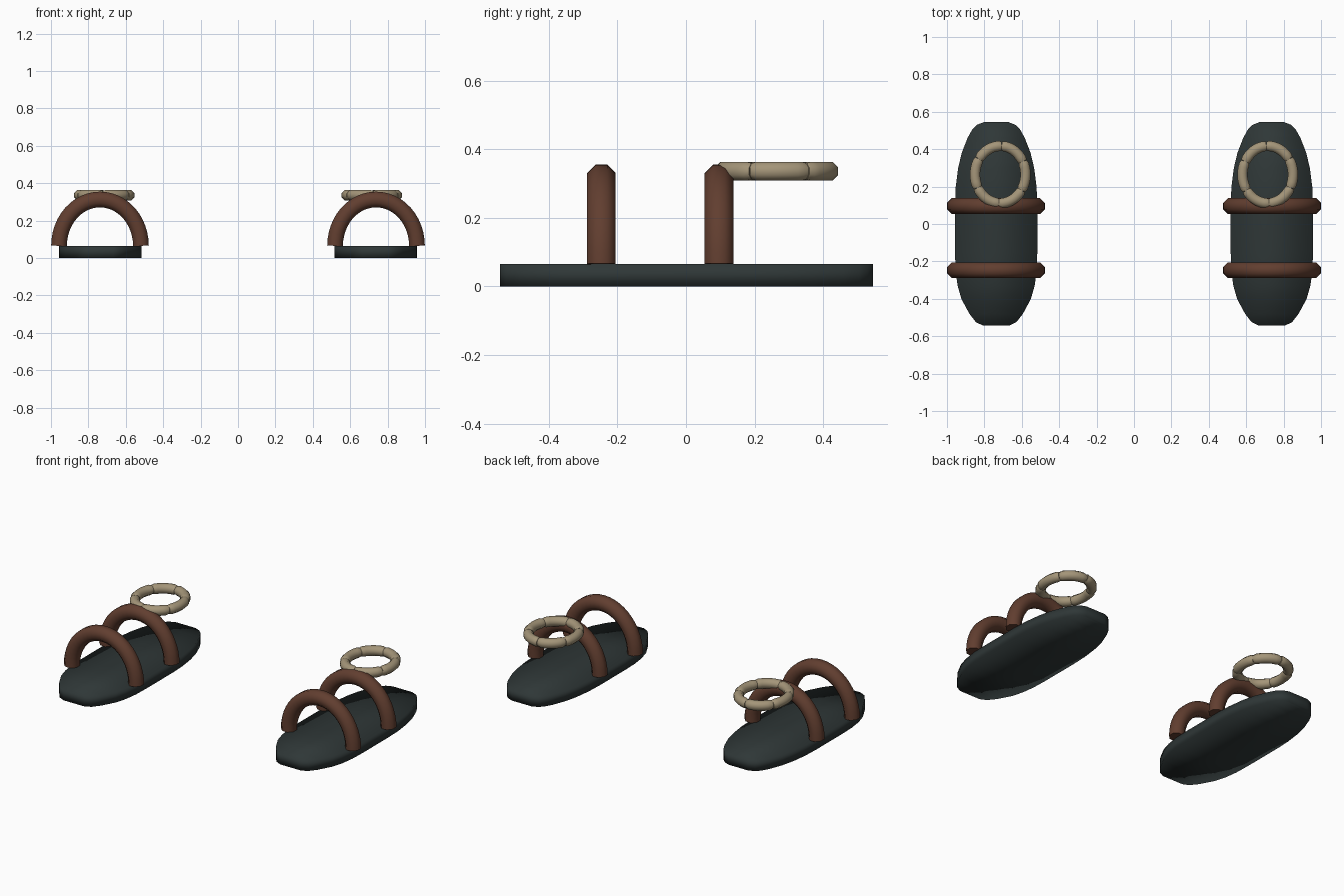
import bpy, bmesh, math
from mathutils import Vector

if "Cube" in bpy.data.objects:
    bpy.data.objects.remove(bpy.data.objects["Cube"])


def material(name, rgb):
    m = bpy.data.materials.new(name)
    m.diffuse_color = (*rgb, 1)
    m.use_nodes = True
    m.node_tree.nodes["Principled BSDF"].inputs["Base Color"].default_value = m.diffuse_color
    return m


CHARCOAL = material("charcoal", (0.028, 0.038, 0.038))
BROWN = material("brown", (0.120, 0.048, 0.029))
CREAM = material("cream", (0.37, 0.30, 0.19))


def finish(name, bm, mat, angle=None):
    bmesh.ops.recalc_face_normals(bm, faces=bm.faces)
    mesh = bpy.data.meshes.new(name)
    bm.to_mesh(mesh)
    bm.free()
    mesh.materials.append(mat)
    ob = bpy.data.objects.new(name, mesh)
    bpy.context.collection.objects.link(ob)
    bpy.ops.object.select_all(action='DESELECT')
    ob.select_set(True)
    bpy.context.view_layer.objects.active = ob
    if angle is None:
        bpy.ops.object.shade_smooth()
    else:
        bpy.ops.object.shade_smooth_by_angle(angle=math.radians(angle))
    return ob


def add_tube(bm, path, radii, side, sides=8):
    """Sweep an upright octagon along a planar path; side is the plane normal."""
    rings = []
    for i, p in enumerate(path):
        t = (path[min(i + 1, len(path) - 1)] - path[max(i - 1, 0)]).normalized()
        n = side.cross(t).normalized()
        ring = []
        for k in range(sides):
            a = 2 * math.pi * (k + 0.5) / sides
            ring.append(bm.verts.new(p + radii[i] * (math.cos(a) * side + math.sin(a) * n)))
        rings.append(ring)
    for a, b in zip(rings, rings[1:]):
        for k in range(sides):
            j = (k + 1) % sides
            bm.faces.new((a[k], a[j], b[j], b[k]))
    bm.faces.new(rings[0])
    bm.faces.new(rings[-1])


# Half widths of the sole along its length
SOLE = [(-0.543, 0.07), (-0.525, 0.108), (-0.48, 0.143), (-0.40, 0.186),
        (-0.33, 0.206), (-0.25, 0.217), (-0.15, 0.22), (0.1, 0.22), (0.2, 0.216),
        (0.3, 0.203), (0.38, 0.184), (0.46, 0.153), (0.505, 0.128), (0.53, 0.103), (0.545, 0.065)]


def sole(name, cx):
    bm = bmesh.new()
    loops = []
    for y, w in SOLE:
        loops.append([bm.verts.new((cx + s * w, y, z))
                      for s, z in ((-1, 0), (1, 0), (1, 0.065), (-1, 0.065))])
    for a, b in zip(loops, loops[1:]):
        for k in range(4):
            j = (k + 1) % 4
            bm.faces.new((a[k], a[j], b[j], b[k]))
    bm.faces.new(loops[0])
    bm.faces.new(loops[-1])
    finish(name, bm, CHARCOAL)


def strap(name, cx, y):
    bm = bmesh.new()
    n = 24
    path = [Vector((cx + 0.219 * math.cos(math.pi * i / n), y,
                    0.065 + 0.248 * math.sin(math.pi * i / n))) for i in range(n + 1)]
    add_tube(bm, path, [0.0455] * (n + 1), Vector((0, 1, 0)))
    finish(name, bm, BROWN, 60)


def toe_ring(name, cx, mirror):
    # Six short curved links with pinched ends, closing an oval
    bm = bmesh.new()
    steps = 10
    for link in range(6):
        start = math.radians(-27 + 60 * link)
        path, radii = [], []
        for i in range(steps + 1):
            a = start + math.radians(60) * i / steps
            path.append(Vector((cx + mirror * 0.135 * math.cos(a),
                                0.264 + 0.153 * math.sin(a), 0.336)))
            radii.append(0.025 if i in (0, steps) else 0.0295)
        add_tube(bm, path, radii, Vector((0, 0, 1)))
    finish(name, bm, CREAM, 60)


for label, sign in (("left", -1), ("right", 1)):
    sole(label + "_sole", sign * 0.737)
    strap(label + "_heel_strap", sign * 0.738, -0.247)
    strap(label + "_toe_strap", sign * 0.738, 0.096)
    toe_ring(label + "_toe_ring", sign * 0.715, sign)
